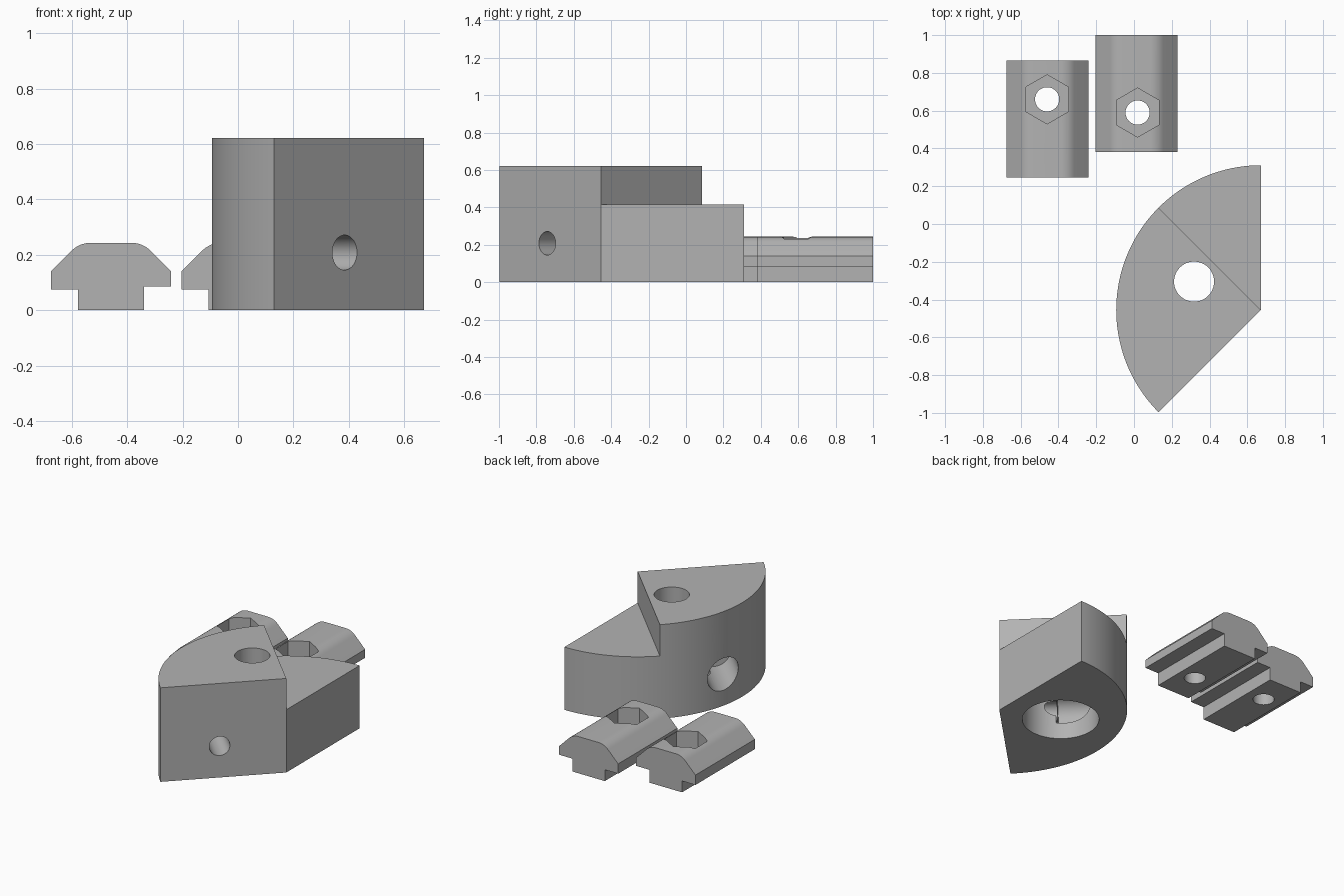
import bpy, bmesh, math
from mathutils import Vector

if "Cube" in bpy.data.objects:
    bpy.data.objects.remove(bpy.data.objects["Cube"])

grey = bpy.data.materials.new("plain grey")
grey.diffuse_color = (0.45, 0.45, 0.45, 1)
grey.use_nodes = True
grey.node_tree.nodes["Principled BSDF"].inputs["Base Color"].default_value = grey.diffuse_color


def prism(name, base, extrude):
    """Closed solid made by extruding a polygon of 3D points."""
    bm = bmesh.new()
    face = bm.faces.new([bm.verts.new(p) for p in base])
    top = bmesh.ops.extrude_face_region(bm, geom=[face])["geom"]
    bmesh.ops.translate(bm, vec=Vector(extrude),
                        verts=[v for v in top if isinstance(v, bmesh.types.BMVert)])
    bmesh.ops.recalc_face_normals(bm, faces=bm.faces)
    mesh = bpy.data.meshes.new(name)
    bm.to_mesh(mesh)
    bm.free()
    mesh.materials.append(grey)
    obj = bpy.data.objects.new(name, mesh)
    bpy.context.collection.objects.link(obj)
    return obj


def rod(name, start, end, radius, sides=48, turn=0.0):
    """Regular prism between two points."""
    start, end = Vector(start), Vector(end)
    rot = (end - start).to_track_quat('Z', 'Y')
    ring = [start + rot @ Vector((radius * math.cos(turn + math.tau * i / sides),
                                  radius * math.sin(turn + math.tau * i / sides), 0))
            for i in range(sides)]
    return prism(name, ring, end - start)


def cut(obj, cutters):
    """Subtract each cutter in turn, then discard it."""
    bpy.ops.object.select_all(action='DESELECT')
    bpy.context.view_layer.objects.active = obj
    obj.select_set(True)
    for c in cutters:
        c.hide_render = True
        mod = obj.modifiers.new("cut", 'BOOLEAN')
        mod.operation, mod.solver, mod.object = 'DIFFERENCE', 'EXACT', c
        bpy.ops.object.modifier_apply(modifier=mod.name)
        bpy.data.objects.remove(c)
    bpy.ops.object.shade_smooth_by_angle(angle=math.radians(30))


# Wedge block: 135 degree sector with a lowered step
AX, AY, R, H = 0.672, -0.455, 0.766, 0.622
arc = [math.radians(90 + 135 * i / 72) for i in range(73)]
block = prism("sector_block",
              [(AX, AY, 0)] + [(AX + R * math.cos(a), AY + R * math.sin(a), 0) for a in arc],
              (0, 0, H))
step = prism("step_cutter", [(AX + 0.2, AY - 0.2, 0.415), (1.2, 0.9, 0.415),
                             (-0.4, 0.9, 0.415), (-0.4, AX + AY + 0.4, 0.415)], (0, 0, 0.5))

# Cross hole runs square to the slanted front face, wide on the curved side
d = Vector((-1, 1, 0)).normalized()
entry = Vector((0.385, -0.742, 0.208))
hx, hy = 0.318, -0.305
cut(block, [
    step,
    rod("top_hole", (hx, hy, -0.1), (hx, hy, 0.8), 0.106),
    rod("bottom_pocket", (hx, hy, -0.1), (hx, hy, 0.31), 0.23, 64),
    rod("cross_hole", entry - d * 0.2, entry + d * 0.6, 0.063),
    rod("cross_counterbore", entry + d * 0.31, entry + d * 1.2, 0.106),
])


# Slot nuts: T profile with rounded shoulders, hex recess and through hole
def slot_nut(name, cx, y0, y1, hole_x, hole_y):
    w, top, r = 0.217, 0.243, 0.097
    shoulder = w - (top - 0.14) - r * math.tan(math.pi / 8)
    curve = [(shoulder + r * math.sin(a), top - r + r * math.cos(a))
             for a in (math.radians(45 * i / 8) for i in range(9))]
    outline = [(-0.119, 0), (0.119, 0), (0.119, 0.085), (w, 0.085), (w, 0.14)]
    outline += curve[::-1] + [(-x, z) for x, z in curve]
    outline += [(-w, 0.14), (-w, 0.075), (-0.119, 0.075)]
    nut = prism(name, [(cx + x, y0, z) for x, z in outline], (0, y1 - y0, 0))
    cut(nut, [
        rod("hex_recess", (hole_x, hole_y, 0.12), (hole_x, hole_y, 0.4), 0.13, 6, math.pi / 6),
        rod("nut_hole", (hole_x, hole_y, -0.1), (hole_x, hole_y, 0.4), 0.064),
    ])


slot_nut("left_slot_nut", -0.458, 0.245, 0.865, -0.460, 0.66)
slot_nut("right_slot_nut", 0.013, 0.382, 1.0, 0.019, 0.59)
